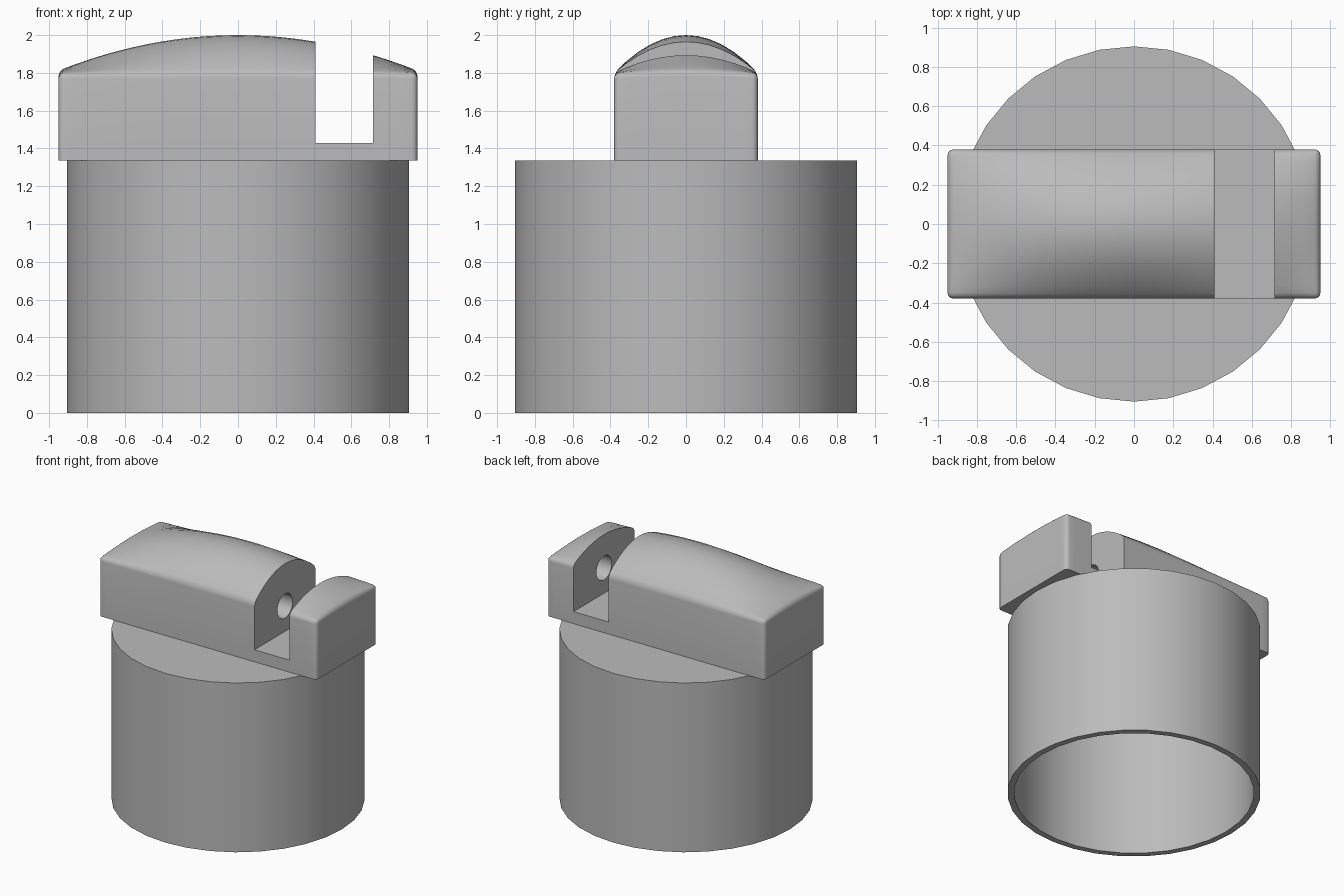
import bpy, bmesh, math
from mathutils import Matrix, Vector

cube = bpy.data.objects.get("Cube")
if cube:
    bpy.data.objects.remove(cube, do_unlink=True)

grey = bpy.data.materials.new("plain grey")
grey.use_nodes = True
COLOUR = (0.5, 0.5, 0.5, 1)
grey.diffuse_color = COLOUR
grey.node_tree.nodes["Principled BSDF"].inputs["Base Color"].default_value = COLOUR

R, WALL, TOP = 0.905, 0.047, 1.335      # cup
HX, HY, EDGE = 0.95, 0.38, 1.8          # handle half sizes, shoulder height
SLOT_A, SLOT_B, FLOOR = 0.41, 0.715, 1.43


def make_object(name, bm):
    bmesh.ops.recalc_face_normals(bm, faces=bm.faces)
    mesh = bpy.data.meshes.new(name)
    bm.to_mesh(mesh)
    bm.free()
    obj = bpy.data.objects.new(name, mesh)
    bpy.context.collection.objects.link(obj)
    mesh.materials.append(grey)
    return obj


def activate(obj):
    bpy.ops.object.select_all(action='DESELECT')
    obj.select_set(True)
    bpy.context.view_layer.objects.active = obj


def smooth(obj, degrees=30):
    activate(obj)
    bpy.ops.object.shade_smooth_by_angle(angle=math.radians(degrees))


def cut(obj, bm):
    cutter = make_object("cutter", bm)
    cutter.hide_render = True
    mod = obj.modifiers.new("cut", 'BOOLEAN')
    mod.operation, mod.solver, mod.object = 'DIFFERENCE', 'EXACT', cutter
    activate(obj)
    bpy.ops.object.modifier_apply(modifier=mod.name)
    bpy.data.objects.remove(cutter, do_unlink=True)


# Hollow cup, open at the bottom: a wall profile turned around z
bm = bmesh.new()
profile = [(0, TOP), (R, TOP), (R, 0), (R - WALL, 0), (R - WALL, TOP - WALL), (0, TOP - WALL)]
verts = [bm.verts.new((x, 0, z)) for x, z in profile]
edges = [bm.edges.new(pair) for pair in zip(verts, verts[1:])]
bmesh.ops.spin(bm, geom=verts + edges, cent=(0, 0, 0), axis=(0, 0, 1),
               angle=math.tau, steps=32)
bmesh.ops.remove_doubles(bm, verts=bm.verts, dist=0.0005)
smooth(make_object("cup", bm))

# Handle bar with a crown that fades towards the ends
bm = bmesh.new()
bmesh.ops.create_grid(bm, x_segments=24, y_segments=12, size=1)
for v in bm.verts:
    x, y = v.co.x, v.co.y
    v.co = (x * HX, y * HY, EDGE + (0.2 - 0.188 * x * x) * (1 - y * y))
rim = [e for e in bm.edges if e.is_boundary]
low = bmesh.ops.extrude_edge_only(bm, edges=rim)["geom"]
for v in (g for g in low if isinstance(g, bmesh.types.BMVert)):
    v.co.z = TOP
bmesh.ops.contextual_create(bm, geom=[e for e in bm.edges if e.is_boundary])
corners = [e for e in bm.edges if all(abs(v.co.x) > HX - 0.001 and abs(v.co.y) > HY - 0.001
                                      for v in e.verts)]
bmesh.ops.bevel(bm, geom=list(set(rim + corners)), offset=0.03, segments=4, profile=0.5,
                affect='EDGES', clamp_overlap=True)
handle = make_object("handle", bm)

# Cross slot near the left end
bm = bmesh.new()
bmesh.ops.create_cube(bm, size=1, matrix=Matrix.Translation(
    ((SLOT_A + SLOT_B) / 2, 0, FLOOR + 0.5)) @ Matrix.Diagonal((SLOT_B - SLOT_A, 1, 1, 1)))
cut(handle, bm)

# Blind pin hole running into both slot walls
bm = bmesh.new()
start, end = SLOT_A - 0.2, SLOT_B + 0.16
bmesh.ops.create_cone(bm, cap_ends=True, segments=32, radius1=0.095, radius2=0.095,
                      depth=end - start, matrix=Matrix.Translation(
                          Vector(((start + end) / 2, 0, 1.63))) @ Matrix.Rotation(math.pi / 2, 4, 'Y'))
cut(handle, bm)
smooth(handle)
